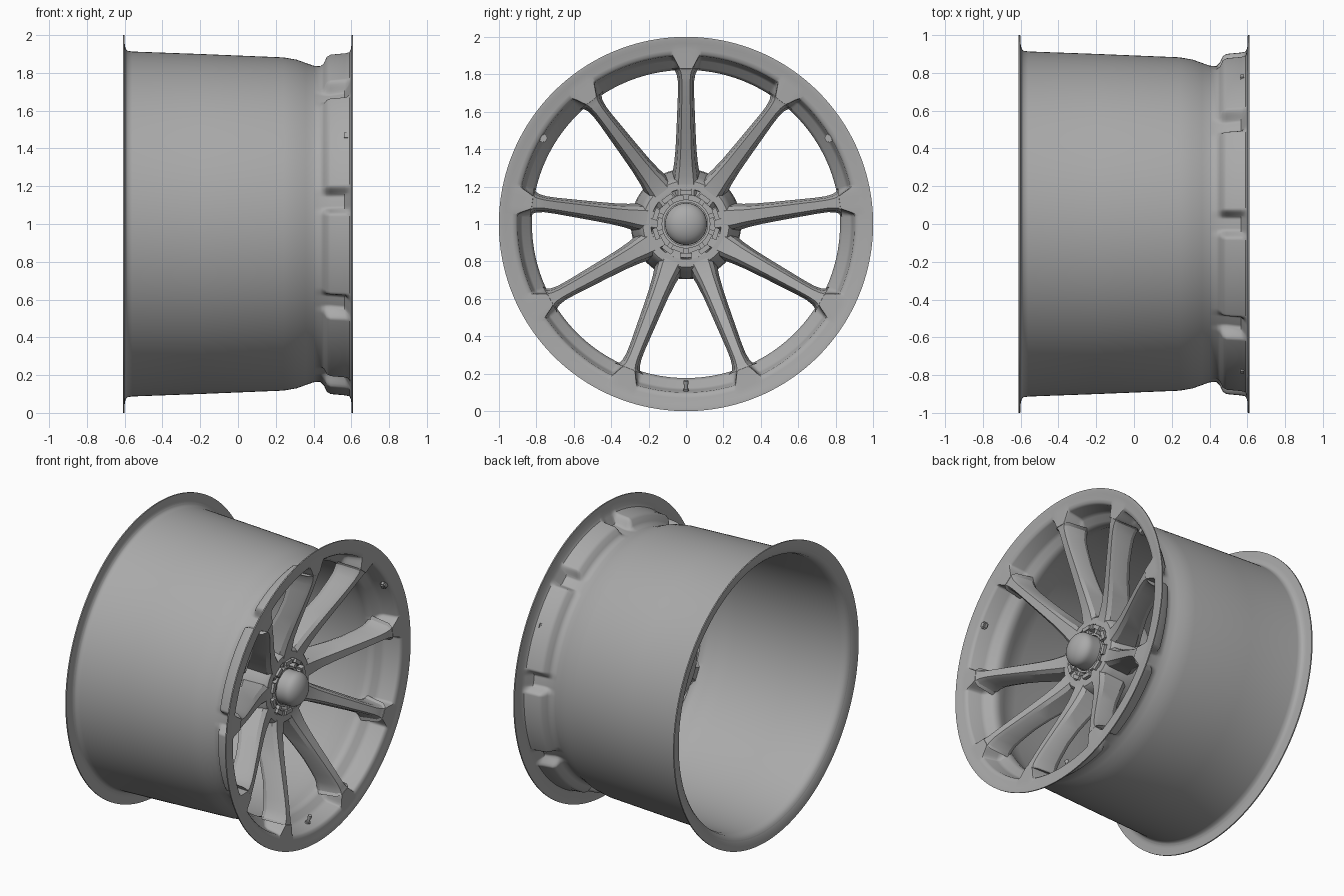
import bpy, bmesh, math
from mathutils import Matrix, Vector

if "Cube" in bpy.data.objects:
    bpy.data.objects.remove(bpy.data.objects["Cube"])

CENTRE = (0, 0, 1)          # wheel axis runs along x through this point
HALF = [52.5, 8, -29, -68.5]  # spoke angles on the right, mirrored to the left
ANGLES = [math.radians(a) for a in [90] + HALF + [180 - a for a in HALF]]

metal = bpy.data.materials.new("dark_grey_metal")
metal.diffuse_color = (0.4, 0.4, 0.4, 1)
metal.use_nodes = True
metal.node_tree.nodes["Principled BSDF"].inputs["Base Color"].default_value = metal.diffuse_color


def finish(name, bm, angle=0, smooth=35):
    bmesh.ops.remove_doubles(bm, verts=bm.verts, dist=1e-5)
    bmesh.ops.recalc_face_normals(bm, faces=bm.faces)
    mesh = bpy.data.meshes.new(name)
    bm.to_mesh(mesh)
    bm.free()
    mesh.materials.append(metal)
    return place(name, mesh, angle, smooth)


def place(name, mesh, angle=0, smooth=35):
    ob = bpy.data.objects.new(name, mesh)
    bpy.context.collection.objects.link(ob)
    ob.location = CENTRE
    ob.rotation_euler.x = angle
    if smooth:
        bpy.ops.object.select_all(action='DESELECT')
        ob.select_set(True)
        bpy.context.view_layer.objects.active = ob
        bpy.ops.object.shade_smooth_by_angle(angle=math.radians(smooth))
    return ob


def window_factor(a):
    """0 at a spoke, 1 in the window between two spokes."""
    d = min(abs((a - s + math.pi) % math.tau - math.pi) for s in ANGLES)
    t = min(max((math.degrees(d) - 1.9) / 3.2, 0), 1)
    return t * t * (3 - 2 * t)


def revolve(name, profile, n, closed=False, smooth=35):
    """Profile points are (x, radius) or (x, window radius, spoke radius)."""
    bm = bmesh.new()
    rings = []
    for i in range(n):
        a = math.tau * i / n
        w = window_factor(a)
        ring = []
        for p in profile:
            r = p[1] * w + p[-1] * (1 - w)
            ring.append(bm.verts.new((p[0], r * math.cos(a), r * math.sin(a))))
        rings.append(ring)
    m = len(profile)
    for i in range(n):
        a, b = rings[i], rings[(i + 1) % n]
        for j in range(m if closed else m - 1):
            k = (j + 1) % m
            bm.faces.new((a[j], a[k], b[k], b[j]))
    return finish(name, bm, 0, smooth)


def block(bm, centre, size, angle=0):
    m = Matrix.Rotation(angle, 4, 'X') @ Matrix.Translation(centre) @ Matrix.Diagonal((*size, 1))
    return bmesh.ops.create_cube(bm, size=1, matrix=m)['verts']


# Barrel, flared lips and the window pockets in one shell
revolve("rim_barrel", [
    (-0.61, 1.0), (-0.602, 1.0), (-0.600, 0.955), (-0.596, 0.93), (-0.585, 0.917),
    (-0.56, 0.913), (-0.2, 0.90), (0.24, 0.882), (0.31, 0.87), (0.36, 0.852),
    (0.40, 0.838), (0.435, 0.835), (0.455, 0.855, 0.835), (0.47, 0.888, 0.835),
    (0.49, 0.90, 0.836), (0.565, 0.907, 0.85), (0.59, 0.912, 0.905),
    (0.599, 0.93), (0.602, 1.0), (0.61, 1.0), (0.61, 0.983), (0.605, 0.965),
    (0.602, 0.93), (0.598, 0.91, 0.83), (0.585, 0.90, 0.825), (0.50, 0.888, 0.82),
    (0.475, 0.875, 0.82), (0.455, 0.838, 0.82), (0.425, 0.823), (0.39, 0.826),
    (0.35, 0.842), (0.30, 0.857), (0.24, 0.867), (-0.2, 0.886),
    (-0.54, 0.898), (-0.575, 0.906), (-0.592, 0.924), (-0.602, 0.95),
    (-0.61, 0.982)], 720, closed=True, smooth=50)

# Spoke: chamfered section lofted outwards; (radius, front x, back x, half width)
stations = [(0.15, 0.372, 0.16, 0.085), (0.21, 0.376, 0.17, 0.083),
            (0.26, 0.387, 0.19, 0.075), (0.32, 0.403, 0.22, 0.064),
            (0.40, 0.432, 0.265, 0.056), (0.50, 0.472, 0.32, 0.051),
            (0.60, 0.513, 0.365, 0.047), (0.70, 0.553, 0.395, 0.043),
            (0.76, 0.575, 0.41, 0.043), (0.80, 0.588, 0.415, 0.05),
            (0.82, 0.592, 0.417, 0.06), (0.832, 0.597, 0.418, 0.08)]
bm = bmesh.new()
loops = []
for r, front, back, w in stations:
    half = [(0.5, front), (0.78, front - 0.025), (1.0, back + 0.03), (0.75, back)]
    section = half + [(-s, x) for s, x in reversed(half)]
    loops.append([bm.verts.new((x, r, s * w)) for s, x in section])
for a, b in zip(loops, loops[1:]):
    for j in range(8):
        k = (j + 1) % 8
        bm.faces.new((a[j], a[k], b[k], b[j]))
bm.faces.new(loops[0])
bm.faces.new(loops[-1])
spoke = finish("spoke_1", bm, ANGLES[0], 25)
for i, angle in enumerate(ANGLES[1:], 2):
    place(f"spoke_{i}", spoke.data, angle, 0)

# Hub with a flared skirt behind and a sunken ring in front
revolve("hub", [
    (0.12, 0.12), (0.11, 0.28), (0.125, 0.295), (0.20, 0.29), (0.26, 0.275),
    (0.32, 0.257), (0.36, 0.245), (0.376, 0.23), (0.376, 0.188),
    (0.34, 0.184), (0.34, 0.10), (0.14, 0.10)],
    96, closed=True)

# Domed centre cap
dome = [(0.435 + 0.07 * math.sin(t), 0.112 * math.cos(t))
        for t in (math.pi / 2 * i / 8 for i in range(9))]
revolve("centre_cap", [(0.15, 0), (0.15, 0.112), (0.42, 0.112)] + dome, 64)

# Castellated lock ring around the cap
bm = bmesh.new()
for i in range(10):
    a = math.tau * (i + 0.5) / 10
    block(bm, (0.365, 0.167, 0), (0.05, 0.026, 0.062), a)
    block(bm, (0.36, 0.143, 0), (0.04, 0.03, 0.026), a)
finish("lock_ring_teeth", bm, 0, 0)
revolve("lock_ring", [(0.33, 0.116), (0.37, 0.116), (0.37, 0.130), (0.33, 0.130)],
        64, closed=True)

# Valve stem in the bottom window
bm = bmesh.new()
lean = Vector((0.35, -1, 0)).normalized()
turn = lean.to_track_quat('Z', 'Y').to_matrix().to_4x4()
for dist, radius, length in ((0.0, 0.017, 0.012), (0.02, 0.010, 0.045), (0.044, 0.013, 0.02)):
    m = Matrix.Translation(Vector((0.53, 0.888, 0)) + lean * dist) @ turn
    bmesh.ops.create_cone(bm, cap_ends=True, segments=20, radius1=radius,
                          radius2=radius, depth=length, matrix=m)
finish("valve_stem", bm, -math.pi / 2)

# Small tabs in the two upper side windows
for side, deg in (("right", 31), ("left", 149)):
    bm = bmesh.new()
    block(bm, (0.572, 0.893, 0), (0.035, 0.045, 0.045))
    bmesh.ops.bevel(bm, geom=bm.edges[:], offset=0.008, segments=2, affect='EDGES')
    finish(f"pocket_tab_{side}", bm, math.radians(deg))
